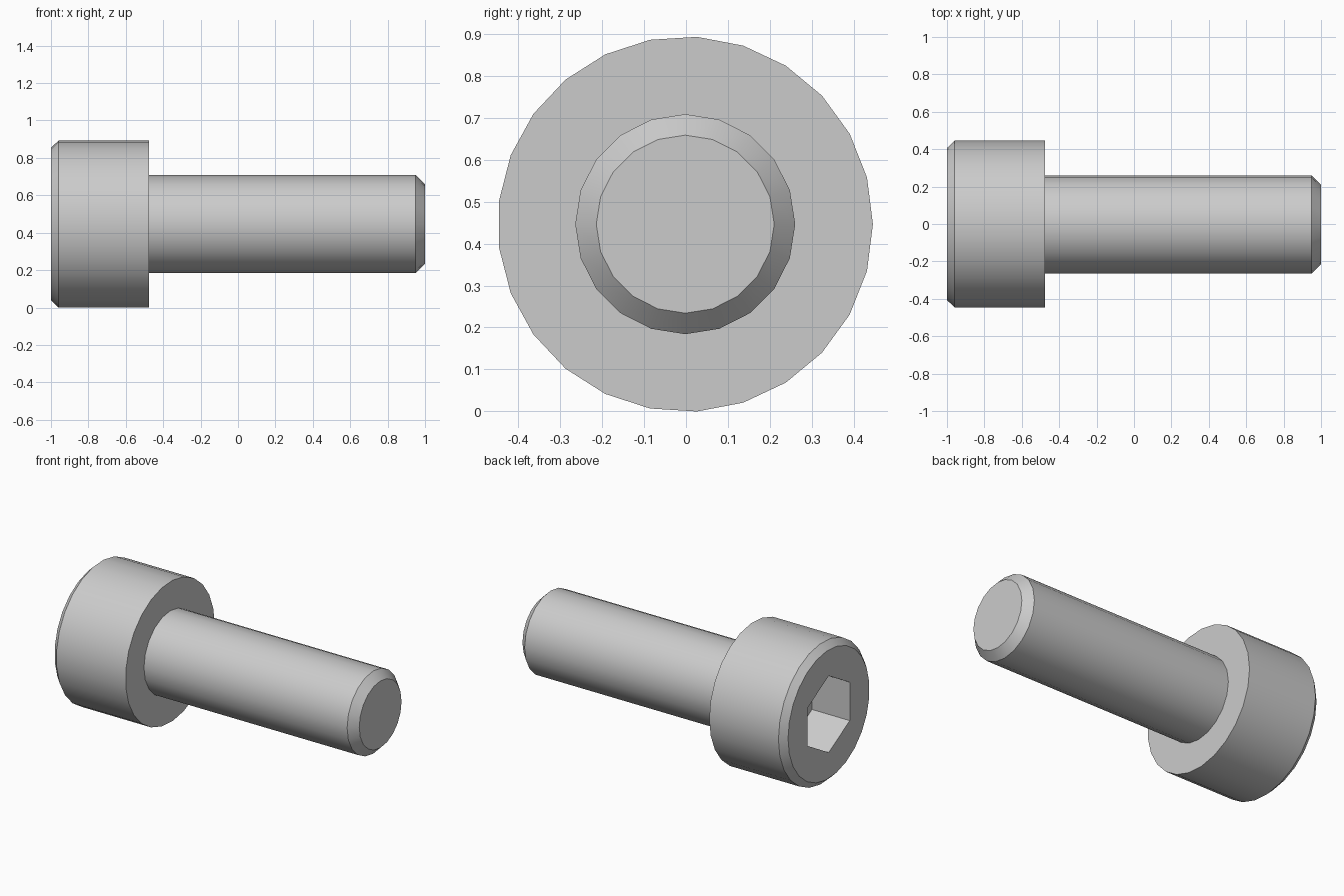
import bpy, bmesh
from math import cos, sin, pi, radians

if "Cube" in bpy.data.objects:
    bpy.data.objects.remove(bpy.data.objects["Cube"])

HEAD_R = 0.447
CY = -0.0018                       # odd-sided head: axis sits slightly off the box centre
CZ = HEAD_R * sin(radians(86.4))   # head rests on z = 0

bm = bmesh.new()


def ring(n, r, x, phase=0.0):
    """Closed loop of n points around the screw axis."""
    vs = [bm.verts.new((x, CY + r * cos(phase + 2 * pi * i / n),
                        CZ + r * sin(phase + 2 * pi * i / n))) for i in range(n)]
    for i in range(n):
        bm.edges.new((vs[i], vs[(i + 1) % n]))
    return vs


def wall(a, b):
    """Quads between two rings of equal count."""
    n = len(a)
    for i in range(n):
        j = (i + 1) % n
        bm.faces.new((a[i], a[j], b[j], b[i]))


def loop_edges(vs):
    return [bm.edges.get((vs[i], vs[(i + 1) % len(vs)])) for i in range(len(vs))]


def annulus(outer, inner):
    """Flat face with a hole, between rings of different counts."""
    bmesh.ops.triangle_fill(bm, use_beauty=True, normal=(1, 0, 0),
                            edges=loop_edges(outer) + loop_edges(inner))


# Head: chamfered 25-sided cylinder
head_end = ring(25, 0.408, -1.0)
head_chamfer = ring(25, HEAD_R, -0.96)
head_base = ring(25, HEAD_R, -0.475)
wall(head_end, head_chamfer)
wall(head_chamfer, head_base)

# Hexagonal socket
hex_top = ring(6, 0.243, -1.0, pi / 2)
hex_floor = ring(6, 0.243, -0.735, pi / 2)
wall(hex_top, hex_floor)
bm.faces.new(hex_floor)
annulus(head_end, hex_top)

# Shank: 20-sided with chamfered tip
shank_root = ring(20, 0.262, -0.475)
shank_chamfer = ring(20, 0.262, 0.95)
shank_tip = ring(20, 0.212, 1.0)
wall(shank_root, shank_chamfer)
wall(shank_chamfer, shank_tip)
bm.faces.new(shank_tip)
annulus(head_base, shank_root)

bmesh.ops.recalc_face_normals(bm, faces=bm.faces[:])
mesh = bpy.data.meshes.new("socket_screw")
bm.to_mesh(mesh)
bm.free()

screw = bpy.data.objects.new("socket_screw", mesh)
bpy.context.collection.objects.link(screw)
bpy.context.view_layer.objects.active = screw
screw.select_set(True)
bpy.ops.object.shade_smooth_by_angle(angle=radians(30))
